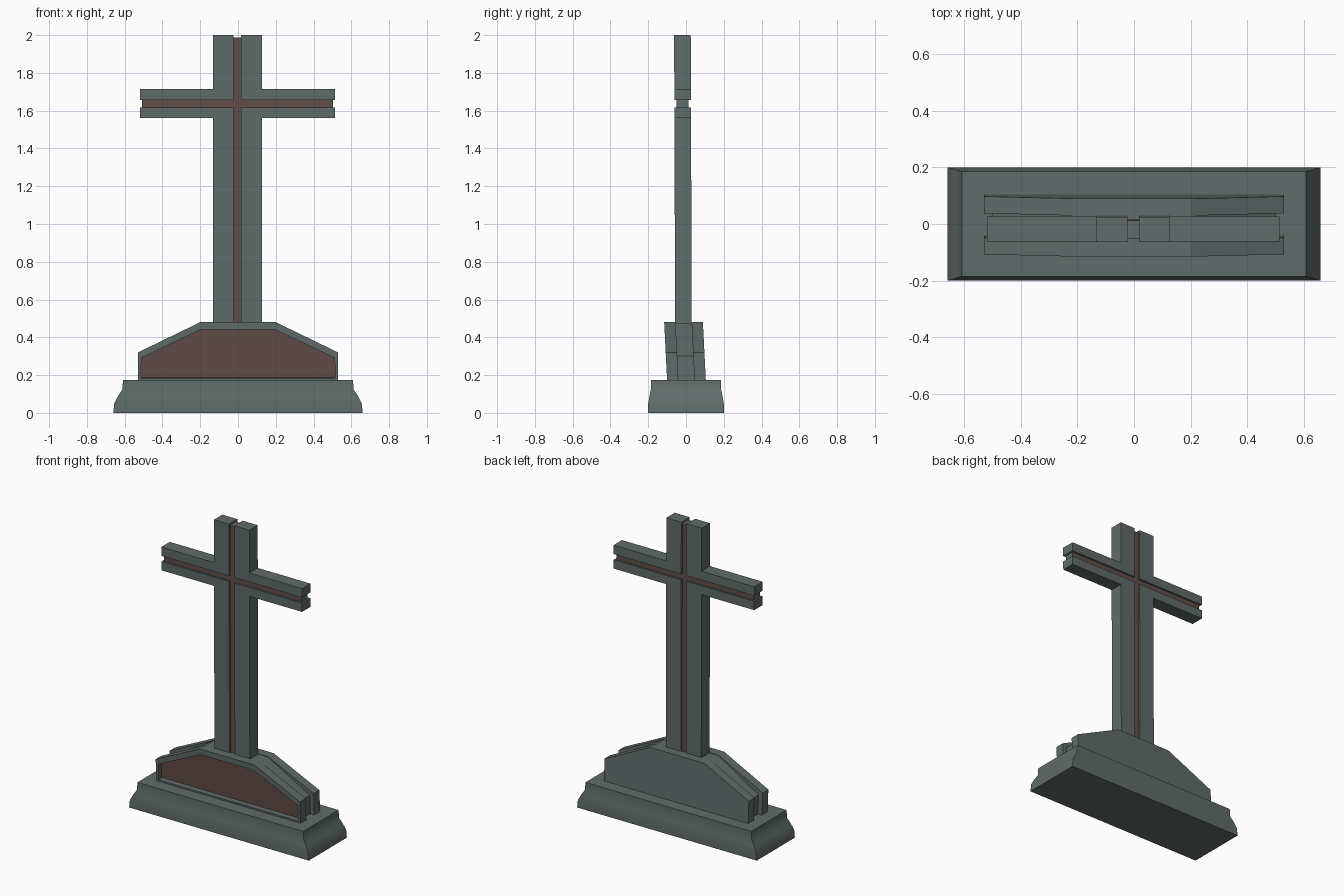
import bpy
import bmesh
import math

cube = bpy.data.objects.get("Cube")
if cube:
    bpy.data.objects.remove(cube, do_unlink=True)


def material(name, rgb):
    mat = bpy.data.materials.new(name)
    mat.use_nodes = True
    mat.diffuse_color = (*rgb, 1)
    mat.node_tree.nodes["Principled BSDF"].inputs["Base Color"].default_value = (*rgb, 1)
    return mat


STONE = material("grey green stone", (0.115, 0.15, 0.142))
BROWN = material("brown inlay", (0.12, 0.072, 0.063))


def finish(bm, name):
    mesh = bpy.data.meshes.new(name)
    bm.to_mesh(mesh)
    bm.free()
    mesh.materials.append(STONE)
    mesh.materials.append(BROWN)
    obj = bpy.data.objects.new(name, mesh)
    bpy.context.collection.objects.link(obj)
    return obj


def prism(outline, y0, y1, lean, z_ref):
    """Extrude an x-z outline along y, leaning it forward with height."""
    bm = bmesh.new()
    face = bm.faces.new([bm.verts.new((x, y0, z)) for x, z in outline])
    ext = bmesh.ops.extrude_face_region(bm, geom=[face])
    new = [v for v in ext["geom"] if isinstance(v, bmesh.types.BMVert)]
    bmesh.ops.translate(bm, verts=new, vec=(0, y1 - y0, 0))
    for v in bm.verts:
        v.co.y -= lean * (v.co.z - z_ref)
    bmesh.ops.recalc_face_normals(bm, faces=bm.faces)
    bm.normal_update()
    return bm


def symmetric(half):
    return half + [(-x, z) for x, z in reversed(half)]


# Plinth: stacked rectangles with a concave flare
bm = bmesh.new()
rings = []
for hx, hy, z in [(0.66, 0.2, 0), (0.655, 0.2, 0.05), (0.635, 0.193, 0.09),
                  (0.612, 0.186, 0.125), (0.609, 0.186, 0.175)]:
    rings.append([bm.verts.new((sx * hx, sy * hy, z))
                  for sx, sy in ((-1, -1), (1, -1), (1, 1), (-1, 1))])
for low, high in zip(rings, rings[1:]):
    for i in range(4):
        j = (i + 1) % 4
        bm.faces.new((low[i], low[j], high[j], high[i]))
bm.faces.new(rings[0][::-1])
bm.faces.new(rings[-1])
plinth = finish(bm, "plinth")
bpy.ops.object.select_all(action="DESELECT")
plinth.select_set(True)
bpy.context.view_layer.objects.active = plinth
bpy.ops.object.shade_smooth_by_angle(angle=math.radians(35))

# Pedestal: two outer slabs around a smaller core that leaves a groove
BASE = 0.17
slab = symmetric([(0.53, BASE), (0.53, 0.32), (0.2, 0.48)])
core = symmetric([(0.5, BASE), (0.5, 0.3), (0.2, 0.477)])
finish(prism(slab, 0.045, 0.105, 0.05, BASE), "pedestal_back_slab")
finish(prism(core, -0.042, 0.047, 0.05, BASE), "pedestal_core")

# Front slab with a recessed panel
bm = prism(slab, -0.1, -0.04, 0.05, BASE)
panel = min(bm.faces, key=lambda f: f.normal.y)
bmesh.ops.inset_region(bm, faces=[panel], thickness=0.022)
for v in panel.verts:
    if v.co.z > 0.25:
        v.co.z -= 0.017
        v.co.y += 0.017 * 0.05
bm.normal_update()
bmesh.ops.inset_region(bm, faces=[panel], thickness=0, depth=-0.035)
panel.material_index = 1
finish(bm, "pedestal_front_slab")

# Cross: four stone quadrants separated by grooves
MID_X, HALF, GAP, LEAN, FOOT = -0.003, 0.044, 0.02, 0.0035, 0.46
Y = -0.0135
lower = [(GAP, FOOT), (0.13, FOOT), (0.13, 1.56), (0.517, 1.56), (0.517, 1.618), (GAP, 1.618)]
upper = [(GAP, 1.656), (0.517, 1.656), (0.517, 1.715), (0.13, 1.715), (0.13, 2), (GAP, 2)]
for level, outline in (("lower", lower), ("upper", upper)):
    for side, sign in (("left", 1), ("right", -1)):
        points = [(MID_X + sign * x, z) for x, z in outline]
        finish(prism(points, Y - HALF, Y + HALF, LEAN, FOOT), f"cross_{level}_{side}")

# Inlay: slimmer cross filling the grooves, brown on its front and back
w = GAP + 0.01
inlay = symmetric([(w, FOOT), (w, 1.608), (0.505, 1.608),
                   (0.505, 1.666), (w, 1.666), (w, 1.987)])
inlay = [(x + MID_X, z) for x, z in inlay]
bm = prism(inlay, Y - 0.032, Y + 0.032, LEAN, FOOT)
for f in bm.faces:
    f.material_index = int(abs(f.normal.y) > 0.9)
finish(bm, "cross_inlay")
